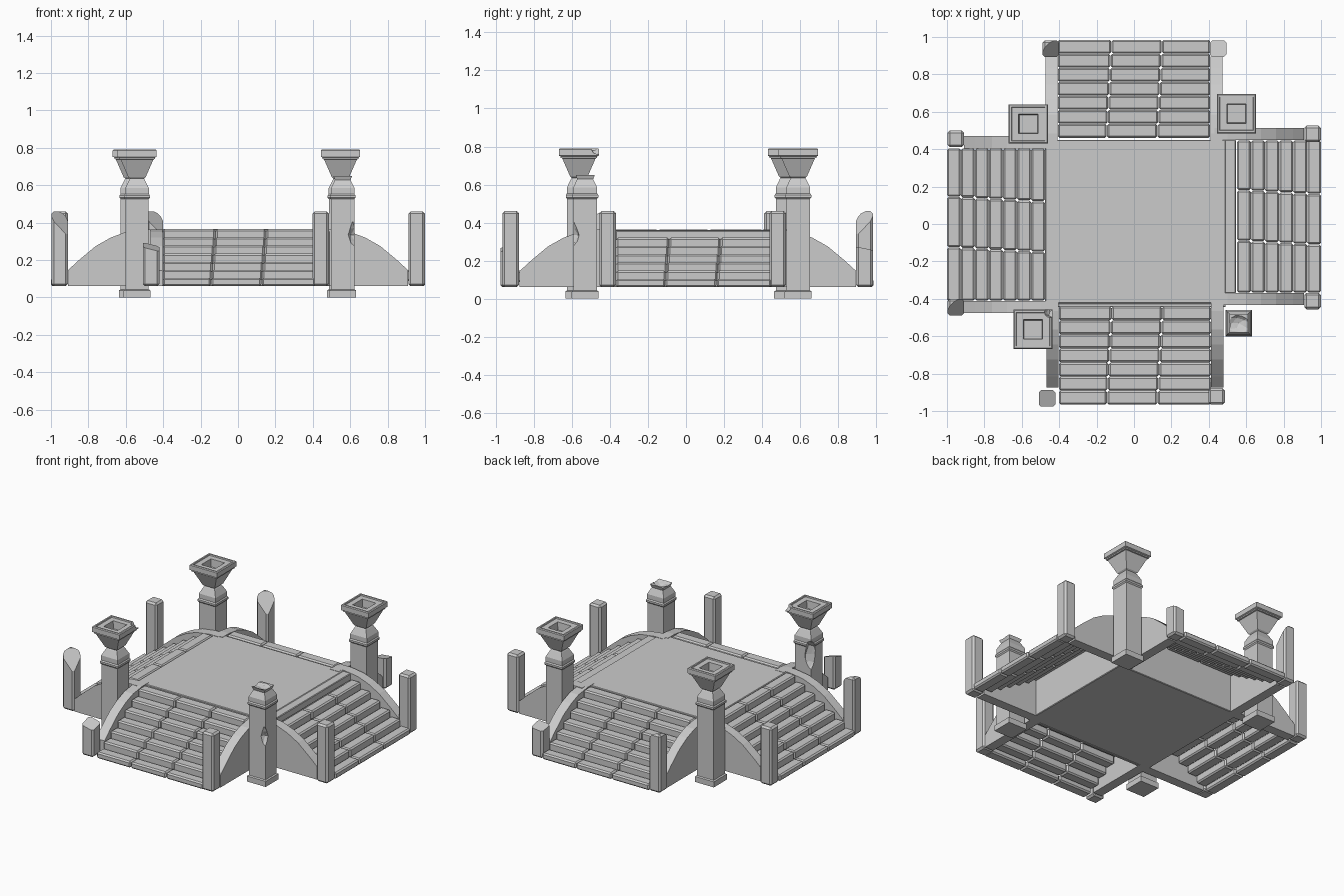
import bpy, bmesh, math, random
from mathutils import Matrix, Vector

if "Cube" in bpy.data.objects:
    bpy.data.objects.remove(bpy.data.objects["Cube"])

random.seed(4)


def finish(bm, name, loc=(0, 0, 0), rot=0):
    bmesh.ops.recalc_face_normals(bm, faces=bm.faces)
    me = bpy.data.meshes.new(name)
    bm.to_mesh(me)
    bm.free()
    ob = bpy.data.objects.new(name, me)
    ob.location = loc
    ob.rotation_euler.z = rot
    bpy.context.collection.objects.link(ob)
    return ob


def add_box(bm, lo, hi):
    lo, hi = Vector(lo), Vector(hi)
    m = Matrix.Translation((lo + hi) / 2) @ Matrix.Diagonal((*(hi - lo), 1))
    bmesh.ops.create_cube(bm, size=1, matrix=m)


def bevel(bm, w):
    bmesh.ops.bevel(bm, geom=bm.edges[:], offset=w, segments=1, affect='EDGES', profile=0.5)


def slice_off(bm, point, normal):
    """Remove everything on the normal side of a plane and cap the cut."""
    r = bmesh.ops.bisect_plane(bm, geom=bm.verts[:] + bm.edges[:] + bm.faces[:],
                               plane_co=point, plane_no=normal, clear_outer=True)
    edges = [g for g in r['geom_cut'] if isinstance(g, bmesh.types.BMEdge)]
    bmesh.ops.holes_fill(bm, edges=edges)


def gouge(ob, loc, size):
    """Break a rough lump out of an object."""
    bm = bmesh.new()
    bmesh.ops.create_icosphere(bm, subdivisions=2, radius=1)
    for v in bm.verts:
        v.co *= random.uniform(0.85, 1.12)
        v.co = Vector(a * b for a, b in zip(v.co, size))
    cutter = finish(bm, "break_cutter", loc)
    cutter.hide_render = True
    mod = ob.modifiers.new("break", 'BOOLEAN')
    mod.operation, mod.solver, mod.object = 'DIFFERENCE', 'EXACT', cutter
    bpy.context.view_layer.objects.active = ob
    bpy.ops.object.modifier_apply(modifier=mod.name)
    bpy.data.objects.remove(cutter)


def square_loft(name, profile, loc):
    """Stack square rings of (half width, height) into a closed solid."""
    bm = bmesh.new()
    rings = [[bm.verts.new((sx * h, sy * h, z)) for sx, sy in ((-1, -1), (1, -1), (1, 1), (-1, 1))]
             for h, z in profile]
    for a, b in zip(rings, rings[1:]):
        for i in range(4):
            j = (i + 1) % 4
            bm.faces.new((a[i], a[j], b[j], b[i]))
    bm.faces.new(rings[0][::-1])
    bm.faces.new(rings[-1])
    return finish(bm, name, loc)


# Central deck block with a narrow front edging
bm = bmesh.new()
add_box(bm, (-.475, -.425, .06), (.49, .45, .362))
add_box(bm, (-.475, -.445, .06), (.49, -.423, .355))
add_box(bm, (.48, -.37, .31), (.545, .45, .358))
bevel(bm, .004)
finish(bm, "deck")

# Four stairs, each modelled facing the front and then turned
CHEEK = [(.43, .06), (.91, .06), (.91, .145), (.85, .20), (.76, .275),
         (.68, .32), (.60, .35), (.50, .364), (.43, .364)]
RISE, RUN = .0435, .075


def stairs(side, angle, centre, outer, count):
    rot = math.radians(angle)
    bm = bmesh.new()
    for i in range(count):
        top = .06 + RISE * (i + 1)
        d = outer - RUN * i
        drift = .004 * (i - 3)
        joints = [-.408, -.137 + drift, .133 + drift, .408]
        for a, b in zip(joints, joints[1:]):
            add_box(bm, (centre + a + .001, -d, max(.06, top - .06)),
                    (centre + b - .001, -d + RUN - .001, top))
    bevel(bm, .009)
    finish(bm, side + "_steps", rot=rot)
    for s in (-1, 1):
        bm = bmesh.new()
        x = centre + s * .441
        f = bm.faces.new([bm.verts.new((x - .033, -(d + outer - 1), z)) for d, z in CHEEK])
        r = bmesh.ops.extrude_face_region(bm, geom=[f])
        bmesh.ops.translate(bm, vec=(.066, 0, 0),
                            verts=[g for g in r['geom'] if isinstance(g, bmesh.types.BMVert)])
        finish(bm, side + "_cheek_wall", rot=rot)


stairs("front", 0, .005, .965, 7)
stairs("right", 90, .04, 1.0, 6)
stairs("back", 180, 0, .985, 7)
stairs("left", -90, .003, 1.0, 7)

# End posts: x, y, then optional break plane (point, normal)
POSTS = [
    (-.465, -.932, ((0, 0, .27), (.25, -.3, 1))),
    (.442, -.922, None),
    (.45, .938, ((0, 0, .26), (-.1, .2, 1))),
    (-.445, .938, ((0, 0, .42), (.8, -.8, .75))),
    (.955, -.412, None),
    (.955, .482, None),
    (-.953, .455, None),
    (-.953, -.445, ((0, 0, .42), (.8, -.8, .75))),
]
for x, y, cut in POSTS:
    bm = bmesh.new()
    add_box(bm, (-.044, -.044, .06), (.044, .044, .46))
    bevel(bm, .012)
    if cut:
        slice_off(bm, *cut)
    finish(bm, "end_post", (x, y, 0))

# Corner pillars: plinth, shaft, moulding, neck, then a flared square cup
SHAFT = [(.071, 0), (.071, .038), (.062, .043), (.062, .525), (.069, .533), (.069, .545),
         (.063, .553), (.063, .585), (.042, .628)]
CUP = [(.037, .635), (.046, .642), (.088, .738), (.096, .74), (.096, .748), (.105, .752),
       (.105, .785), (.100, .79), (.090, .79), (.088, .782), (.052, .782), (.048, .73)]
pillars = [square_loft("corner_pillar", SHAFT + CUP, (x, y, 0))
           for x, y in ((-.565, .535), (.548, .59), (-.54, -.563))]

# Damage on the front left pillar
gouge(pillars[2], (-.61, -.49, .47), (.055, .055, .11))
gouge(pillars[2], (-.45, -.47, .79), (.03, .035, .04))

# Front right pillar has lost its cup and a piece of shaft
broken = square_loft("broken_pillar", SHAFT + [(.05, .65)], (.56, -.53, 0))
gouge(broken, (.56, -.53, .68), (.075, .06, .055))
gouge(broken, (.635, -.61, .335), (.05, .05, .08))
